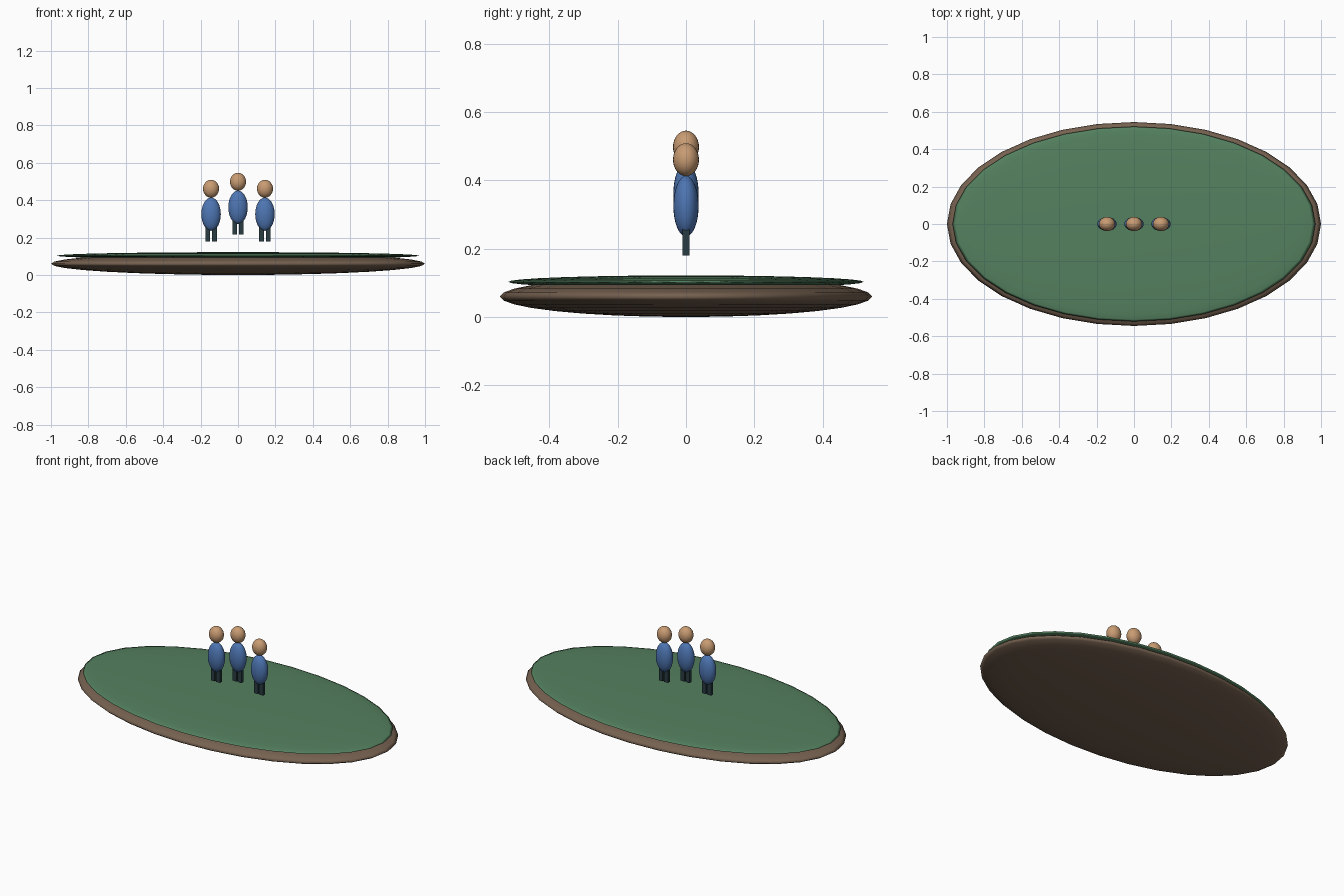
import bpy, bmesh
from mathutils import Matrix, Vector

if "Cube" in bpy.data.objects:
    bpy.data.objects.remove(bpy.data.objects["Cube"])


def material(name, color):
    m = bpy.data.materials.new(name)
    m.diffuse_color = (*color, 1)
    m.use_nodes = True
    m.node_tree.nodes["Principled BSDF"].inputs["Base Color"].default_value = m.diffuse_color
    return m


GREEN = material("grass green", (0.09, 0.22, 0.115))
BROWN = material("earth brown", (0.18, 0.12, 0.08))
SKIN = material("skin tan", (0.58, 0.33, 0.17))
BLUE = material("shirt blue", (0.075, 0.18, 0.45))
DARK = material("trouser dark", (0.022, 0.045, 0.055))


def finish(bm, name, mat, smooth):
    mesh = bpy.data.meshes.new(name)
    for f in bm.faces:
        f.smooth = smooth
    bm.to_mesh(mesh)
    bm.free()
    mesh.materials.append(mat)
    obj = bpy.data.objects.new(name, mesh)
    bpy.context.collection.objects.link(obj)
    return obj


def ellipsoid(name, center, radii, mat, segments=24, rings=16):
    bm = bmesh.new()
    matrix = Matrix.Translation(center) @ Matrix.Diagonal((*radii, 1))
    bmesh.ops.create_uvsphere(bm, u_segments=segments, v_segments=rings,
                              radius=1, matrix=matrix)
    return finish(bm, name, mat, True)


def box(name, center, size, mat):
    bm = bmesh.new()
    matrix = Matrix.Translation(center) @ Matrix.Diagonal((*size, 1))
    bmesh.ops.create_cube(bm, size=1, matrix=matrix)
    return finish(bm, name, mat, False)


# Oval ground: earth lens with a thinner grass lens on top
ellipsoid("earth_base", (0, 0, 0.06), (1, 0.545, 0.06), BROWN, 32, 16)
ellipsoid("grass_top", (0, 0, 0.103), (0.97, 0.521, 0.019), GREEN, 32, 16)

# Three figures floating above the ground, the middle one raised
for label, x, lift in (("left", -0.144, 0), ("middle", 0, 0.037), ("right", 0.144, 0)):
    base = Vector((x, 0, lift))
    ellipsoid(label + "_head", base + Vector((0, 0, 0.461)), (0.043, 0.038, 0.048), SKIN)
    ellipsoid(label + "_body", base + Vector((0, 0, 0.325)), (0.052, 0.037, 0.089), BLUE)
    for side, sx in (("left", -1), ("right", 1)):
        box(f"{label}_figure_{side}_leg", base + Vector((sx * 0.0175, 0, 0.225)),
            (0.026, 0.02, 0.09), DARK)
